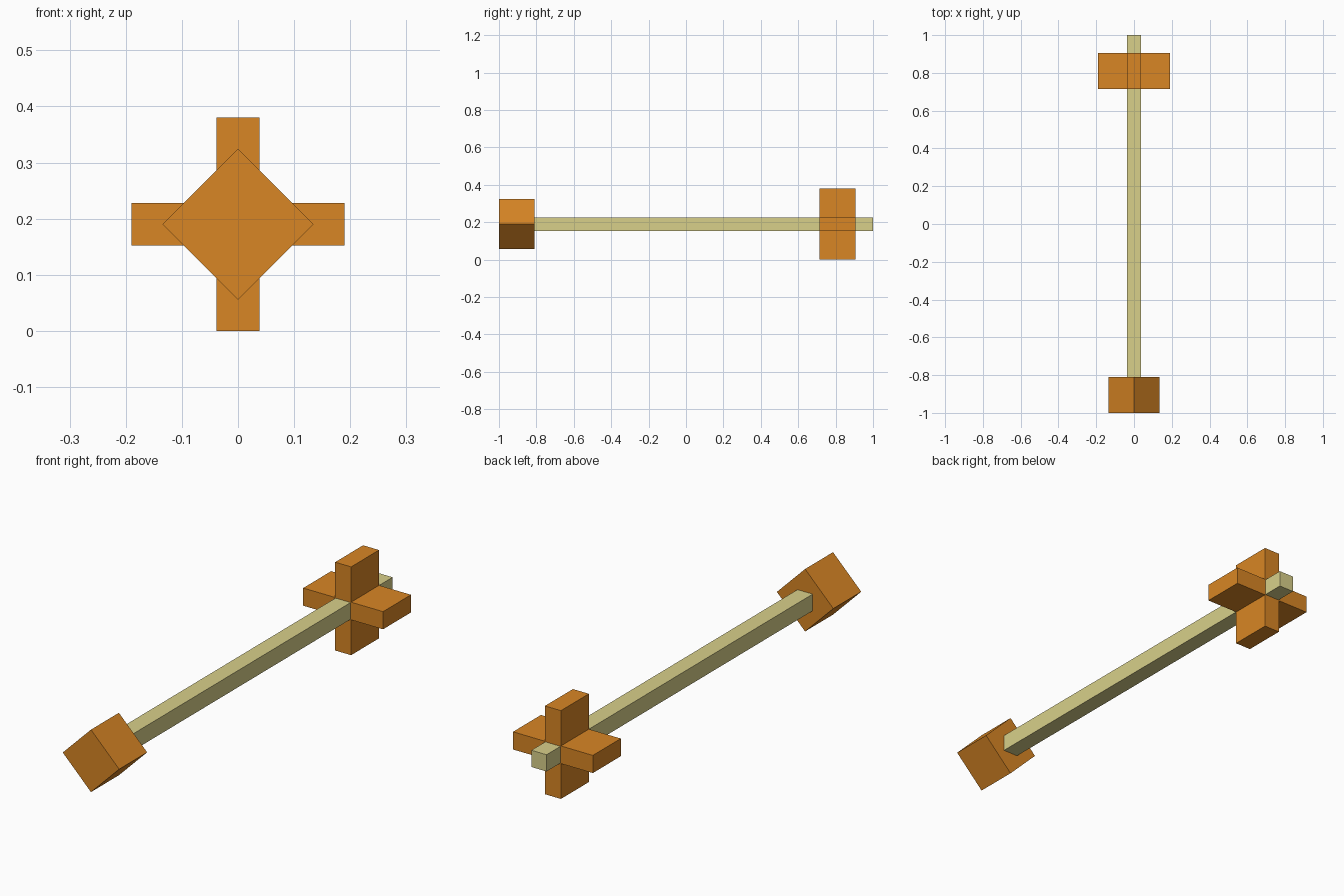
import bpy
import math

cube = bpy.data.objects.get("Cube")
if cube:
    bpy.data.objects.remove(cube, do_unlink=True)


def make_material(name, rgb):
    mat = bpy.data.materials.new(name)
    mat.use_nodes = True
    color = (*rgb, 1)
    mat.diffuse_color = color
    mat.node_tree.nodes["Principled BSDF"].inputs["Base Color"].default_value = color
    return mat


def box(name, size, y, mat, turn=0):
    """Box centred on the shaft axis, turned about that axis."""
    bpy.ops.mesh.primitive_cube_add(size=1, location=(0, y, AXIS_Z))
    obj = bpy.context.object
    obj.name = name
    obj.scale = size
    obj.rotation_euler.y = math.radians(turn)
    obj.data.materials.append(mat)
    return obj


AXIS_Z = 0.19
HEAD = 0.19
FIN = 0.076
SHAFT = 0.072

orange = make_material("orange", (0.69, 0.238, 0.018))
straw = make_material("pale_straw", (0.69, 0.63, 0.255))

# Square shaft, from the back of the head to the tail end
box("shaft", (SHAFT, 1.81, SHAFT), 0.095, straw)

# Cube head, standing on its edge
box("head", (HEAD, HEAD, HEAD), -1 + HEAD / 2, orange, turn=45)

# Crossed tail fins
for name, turn in (("horizontal_fin", 0), ("vertical_fin", 90)):
    box(name, (2 * HEAD, HEAD, FIN), 0.81, orange, turn)
